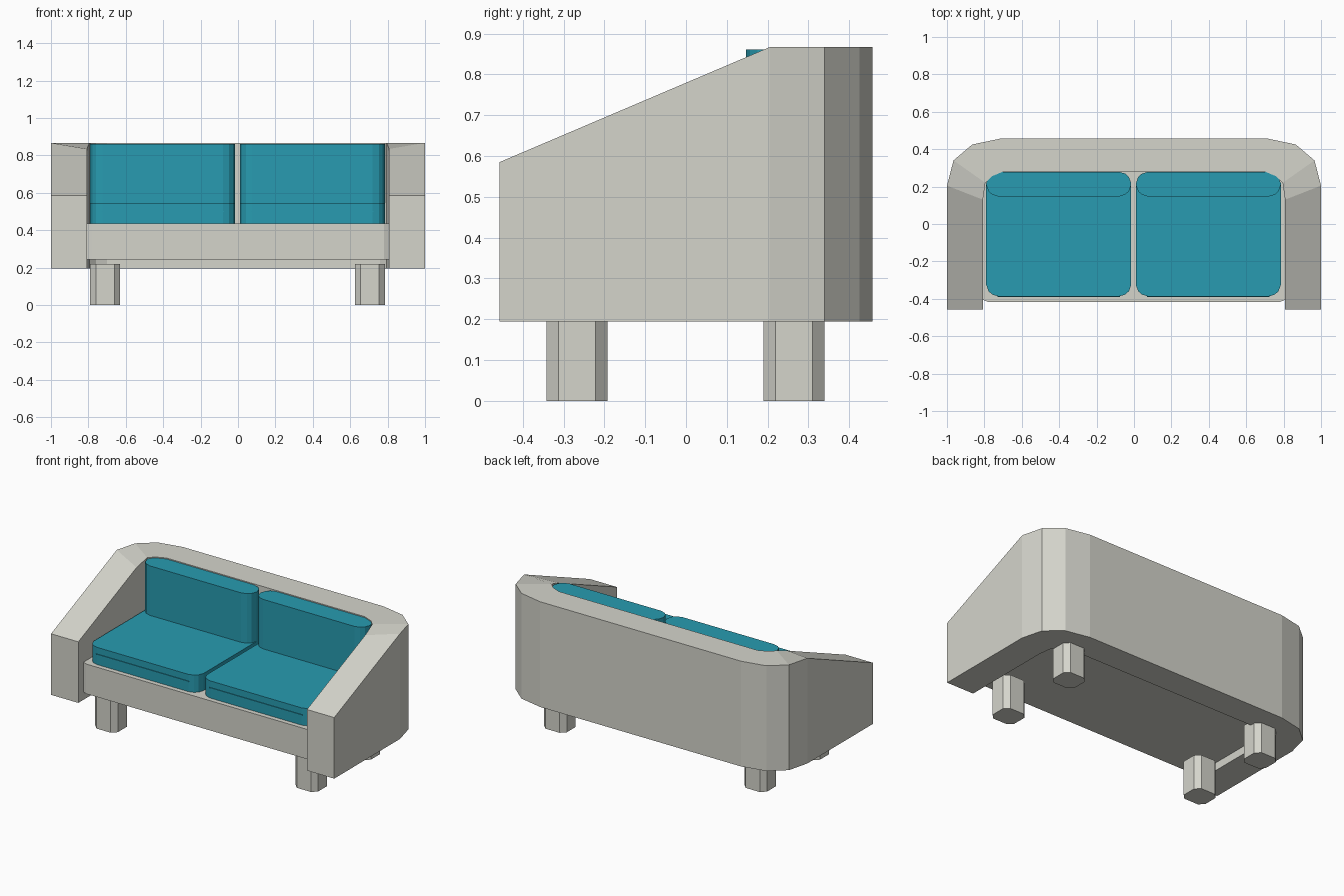
import bpy
import bmesh

if "Cube" in bpy.data.objects:
    bpy.data.objects.remove(bpy.data.objects["Cube"])


def material(name, color):
    m = bpy.data.materials.new(name)
    m.diffuse_color = (*color, 1)
    m.use_nodes = True
    m.node_tree.nodes["Principled BSDF"].inputs["Base Color"].default_value = m.diffuse_color
    return m


grey = material("warm grey", (0.66, 0.66, 0.60))
teal = material("teal fabric", (0.021, 0.33, 0.44))


def finish(name, bm, mat):
    bmesh.ops.recalc_face_normals(bm, faces=bm.faces)
    me = bpy.data.meshes.new(name)
    bm.to_mesh(me)
    bm.free()
    me.materials.append(mat)
    ob = bpy.data.objects.new(name, me)
    bpy.context.collection.objects.link(ob)
    return ob


def prism(name, pts, z0, z1, mat):
    """Extrude a flat outline between two heights."""
    bm = bmesh.new()
    face = bm.faces.new([bm.verts.new((x, y, z0)) for x, y in pts])
    top = bmesh.ops.extrude_face_region(bm, geom=[face], use_keep_orig=True)
    verts = [g for g in top["geom"] if isinstance(g, bmesh.types.BMVert)]
    bmesh.ops.translate(bm, verts=verts, vec=(0, 0, z1 - z0))
    return finish(name, bm, mat)


def rounded_rect(x0, x1, y0, y1, corner):
    """Outline with each corner cut by (inset along, inset across) points."""
    pts = [(x0 + a, y0 + b) for a, b in corner]
    pts += [(x1 - a, y0 + b) for a, b in reversed(corner)]
    pts += [(x1 - a, y1 - b) for a, b in corner]
    pts += [(x0 + a, y1 - b) for a, b in reversed(corner)]
    return pts


# Wraparound shell: arms and back, arms sloping down to the front
outer = [(1, -.4575), (1, .205), (.965, .34), (.865, .425), (.71, .4575)]
inner = [(.8075, -.4575), (.8075, .13), (.795, .22), (.76, .255), (.70, .28)]
BOTTOM, TOP, FRONT_TOP = .195, .867, .585


def mirrored(half):
    return half + [(-x, y) for x, y in reversed(half)]


def arm_height(y):
    return min(TOP, FRONT_TOP + (TOP - FRONT_TOP) * (y + .4575) / .6625)


bm = bmesh.new()
sections = []
for (ox, oy), (ix, iy) in zip(mirrored(outer), mirrored(inner)):
    sections.append([bm.verts.new(p) for p in (
        (ox, oy, BOTTOM), (ox, oy, arm_height(oy)),
        (ix, iy, arm_height(iy)), (ix, iy, BOTTOM))])
for a, b in zip(sections, sections[1:]):
    for i in range(4):
        j = (i + 1) % 4
        bm.faces.new((a[i], a[j], b[j], b[i]))
bm.faces.new(sections[0])
bm.faces.new(sections[-1])
finish("arms_and_back", bm, grey)

# Seat base filling the shell
base = [(.78, -.417), (.808, -.405), (.808, .15), (.795, .22),
        (.76, .256), (.70, .281)]
prism("seat_base", mirrored(base), .245, .435, grey)

# Cushions
round_corner = [(0, .062), (.012, .028), (.032, .010), (.065, 0)]
for side, x0 in (("left", -.79), ("right", .01)):
    x1 = x0 + .775
    prism(side + "_seat_cushion",
          rounded_rect(x0, x1, -.387, .279, round_corner), .435, .545, teal)
    prism(side + "_back_cushion",
          rounded_rect(x0, x1, .147, .279, round_corner), .545, .861, teal)
    # thin seam along the front of the seat cushion
    prism(side + "_cushion_seam",
          [(x0 + .06, -.391), (x1 - .06, -.391),
           (x1 - .06, -.38), (x0 + .06, -.38)], .498, .503, teal)

# Legs with cut corners
cut = [(0, .030), (.030, 0)]
for side, x in (("left", -.71), ("right", .705)):
    for place, y in (("front", -.267), ("back", .265)):
        prism(f"{place}_{side}_leg",
              rounded_rect(x - .08, x + .08, y - .075, y + .075, cut),
              0, .22, grey)
